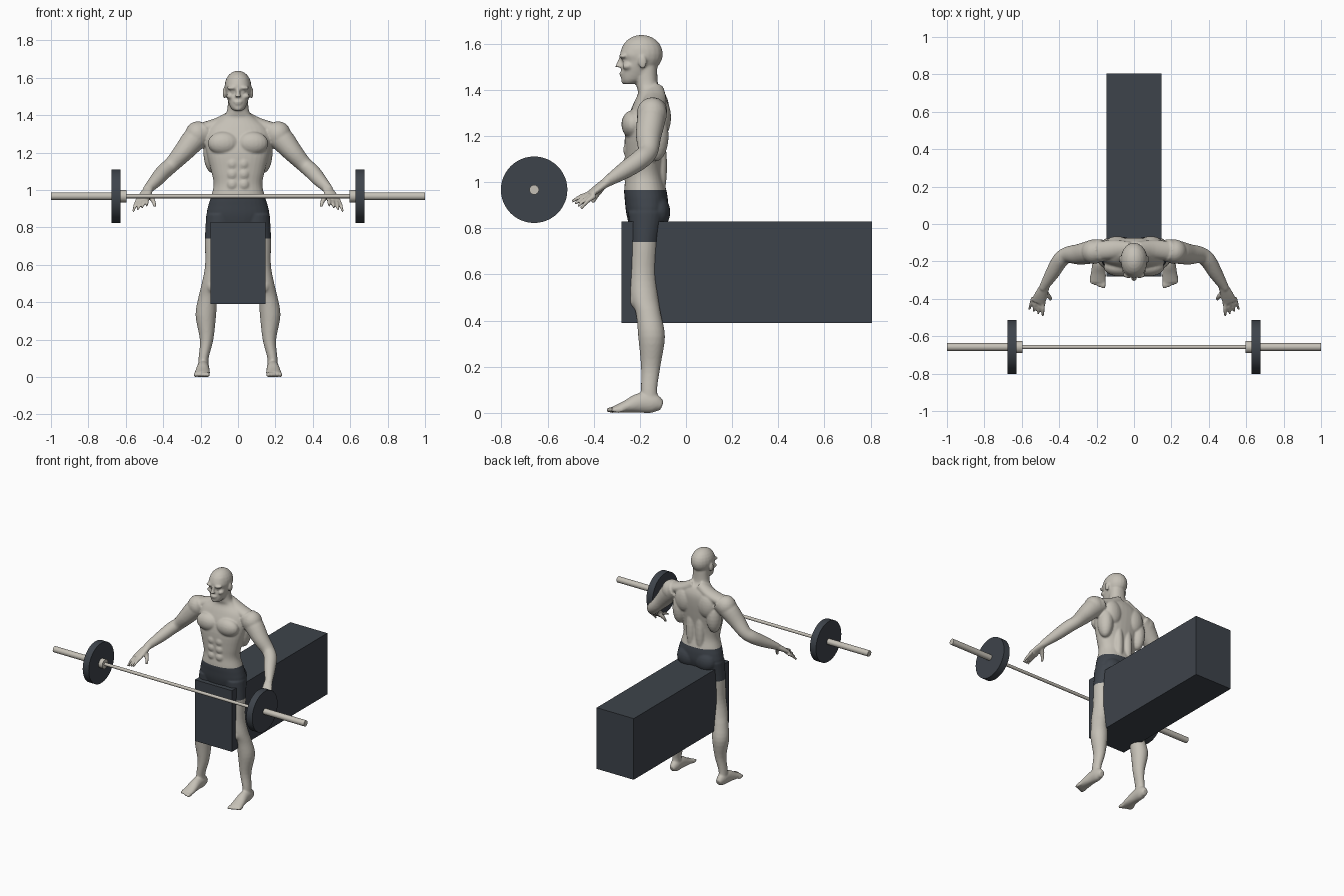
import bpy
import bmesh
import math
from mathutils import Vector, Matrix

cube = bpy.data.objects.get("Cube")
if cube:
    bpy.data.objects.remove(cube, do_unlink=True)


def make_material(name, colour):
    mat = bpy.data.materials.new(name)
    mat.use_nodes = True
    mat.diffuse_color = (*colour, 1)
    mat.node_tree.nodes["Principled BSDF"].inputs["Base Color"].default_value = (*colour, 1)
    return mat


pale = make_material("warm pale grey", (.56, .53, .47))
slate = make_material("dark slate", (.048, .057, .07))
BOTH = (1, -1)
CENTRE = (1,)


def spline(points, steps=4):
    """Catmull-Rom interpolation over every value of the given tuples."""
    result = []
    last = len(points) - 1
    for i in range(last):
        group = [points[max(0, min(last, i + k))] for k in (-1, 0, 1, 2)]
        for s in range(steps):
            t = s / steps
            result.append([
                b + t / 2 * (c - a + t * (2 * a - 5 * b + 4 * c - d + t * (3 * (b - c) + d - a)))
                for a, b, c, d in zip(*group)])
    return result + [list(points[-1])]


def tube(bm, points, sides=BOTH, ref=(0, 1, 0), upright=False, segments=24, power=1.0):
    """Loft oval rings through points of x, y, z, half width, half depth."""
    rows = spline(points)
    for side in sides:
        rings = []
        for i, (x, y, z, width, depth) in enumerate(rows):
            ahead = Vector(rows[min(i + 1, len(rows) - 1)][:3])
            behind = Vector(rows[max(i - 1, 0)][:3])
            normal = Vector((0, 0, 1)) if upright else (ahead - behind).normalized()
            across = Vector(ref).cross(normal).normalized()
            deep = normal.cross(across)
            ring = []
            for k in range(segments):
                angle = math.tau * k / segments
                ca, sa = math.cos(angle), math.sin(angle)
                co = (Vector((x, y, z))
                      + across * width * math.copysign(abs(ca) ** power, ca)
                      + deep * depth * math.copysign(abs(sa) ** power, sa))
                ring.append(bm.verts.new((co.x * side, co.y, co.z)))
            rings.append(ring)
        for low, high in zip(rings, rings[1:]):
            for k in range(segments):
                n = (k + 1) % segments
                bm.faces.new((low[k], low[n], high[n], high[k]))
        bm.faces.new(rings[0])
        bm.faces.new(rings[-1])


def stack(bm, profile, power=1.0):
    """Loft a centred form from rows of height, half width, front y, back y."""
    rows = [(0, (front + back) / 2, z, width, (back - front) / 2)
            for z, width, front, back in profile]
    tube(bm, rows, CENTRE, upright=True, segments=32, power=power)


def oval(bm, centre, radii, sides=BOTH):
    for side in sides:
        place = Matrix.Translation((centre[0] * side, centre[1], centre[2]))
        bmesh.ops.create_uvsphere(bm, u_segments=20, v_segments=12, radius=1,
                                  matrix=place @ Matrix.Diagonal((*radii, 1)))


def add_object(name, bm, materials):
    bmesh.ops.recalc_face_normals(bm, faces=bm.faces[:])
    mesh = bpy.data.meshes.new(name)
    bm.to_mesh(mesh)
    bm.free()
    for mat in materials:
        mesh.materials.append(mat)
    obj = bpy.data.objects.new(name, mesh)
    bpy.context.scene.collection.objects.link(obj)
    return obj


body = bmesh.new()

# Torso and neck
stack(body, [
    (.77, .10, -.235, -.11), (.86, .163, -.258, -.08), (.92, .158, -.265, -.078),
    (.965, .144, -.268, -.085), (1.03, .13, -.262, -.1), (1.1, .143, -.264, -.1),
    (1.2, .168, -.265, -.085), (1.28, .175, -.25, -.075), (1.34, .155, -.228, -.075),
    (1.385, .095, -.208, -.092), (1.42, .06, -.215, -.12), (1.5, .053, -.22, -.125)], .9)
# Torso muscles: chest, shoulder blades, flanks, lower back, buttocks, belly
oval(body, (.078, -.23, 1.25), (.084, .05, .062))
oval(body, (.09, -.105, 1.28), (.065, .04, .085))
oval(body, (.135, -.13, 1.2), (.05, .055, .11))
oval(body, (.037, -.112, 1.07), (.032, .03, .15))
oval(body, (.07, -.12, .87), (.078, .052, .072))
for row in range(3):
    oval(body, (.03, -.25, 1.03 + .055 * row), (.03, .022, .032))
# Trapezius and shoulder
tube(body, [(.02, -.135, 1.4, .035, .04), (.1, -.135, 1.355, .035, .05),
            (.21, -.145, 1.32, .035, .05)])
oval(body, (.217, -.148, 1.297), (.066, .066, .07))

# Arms
tube(body, [
    (.17, -.14, 1.32, .06, .06), (.23, -.15, 1.275, .065, .062), (.295, -.162, 1.2, .053, .055),
    (.355, -.165, 1.135, .042, .044), (.395, -.195, 1.1, .042, .043),
    (.435, -.26, 1.055, .037, .038), (.487, -.345, 1, .024, .022)])
# Hands
up = (0, 0, 1)
tube(body, [(.475, -.33, 1.01, .025, .022), (.495, -.375, .978, .034, .018),
            (.512, -.42, .945, .04, .013)], ref=up)
for i in range(4):
    base = Vector((.485 + .018 * i, -.41 + .006 * i, .95 - .003 * i))
    tip = Vector((.488 + .024 * i, -.495 + .013 * i, .915 - .01 * i))
    middle = base.lerp(tip, .5) + Vector((0, 0, .007))
    tube(body, [(*base, .011, .011), (*middle, .01, .01), (*tip, .007, .007)], ref=up, segments=10)
tube(body, [(.478, -.365, .975, .016, .014), (.452, -.39, .94, .012, .012),
            (.445, -.405, .91, .008, .008)], ref=up, segments=10)

# Legs
tube(body, [
    (.095, -.17, .87, .075, .08), (.105, -.18, .74, .072, .064), (.115, -.186, .6, .061, .06),
    (.138, -.18, .5, .056, .06), (.16, -.163, .43, .051, .054), (.172, -.149, .33, .055, .058),
    (.168, -.153, .2, .036, .042), (.184, -.16, .1, .027, .035), (.185, -.155, .04, .029, .037)],
    upright=True)
oval(body, (.14, -.215, .49), (.032, .028, .04))
# Feet and toes
tube(body, [(.185, -.104, .03, .018, .02), (.185, -.14, .042, .031, .042),
            (.187, -.2, .043, .034, .043), (.19, -.26, .027, .04, .027),
            (.192, -.31, .015, .042, .015)], ref=up)
for i in range(5):
    oval(body, (.162 + .0165 * i, -.318 + .006 * i, .013), (.012 - .001 * i, .03, .013))

# Head: skull and face
oval(body, (0, -.192, 1.555), (.072, .092, .083), CENTRE)
stack(body, [
    (1.425, .025, -.27, -.225), (1.445, .042, -.28, -.18), (1.49, .058, -.28, -.14),
    (1.525, .066, -.273, -.125), (1.555, .069, -.286, -.115), (1.6, .058, -.268, -.13)], .9)
# Brow, eye, cheekbone, ear
oval(body, (.03, -.272, 1.546), (.03, .018, .011))
oval(body, (.028, -.264, 1.527), (.014, .013, .011))
oval(body, (.042, -.252, 1.502), (.02, .024, .016))
oval(body, (.073, -.188, 1.52), (.009, .018, .03))
# Nose, lips, chin
tube(body, [(0, -.275, 1.545, .009, .012), (0, -.285, 1.52, .01, .014),
            (0, -.29, 1.498, .017, .018)], CENTRE, upright=True, segments=12)
oval(body, (0, -.278, 1.472), (.024, .012, .006), CENTRE)
oval(body, (0, -.276, 1.461), (.02, .012, .006), CENTRE)
oval(body, (0, -.265, 1.437), (.022, .016, .014), CENTRE)

# Fuse the parts into one smooth skin
figure = add_object("figure", body, [pale, slate])
remesh = figure.modifiers.new("fuse", "REMESH")
remesh.mode = "VOXEL"
remesh.voxel_size = .006
relax = figure.modifiers.new("relax", "SMOOTH")
relax.factor = .5
relax.iterations = 4
evaluated = figure.evaluated_get(bpy.context.evaluated_depsgraph_get())
fused = bpy.data.meshes.new_from_object(evaluated)
figure.modifiers.clear()

# Cut the waistband and hems, then colour the shorts between them
HEM, WAIST = .74, .965
skin = bmesh.new()
skin.from_mesh(fused)
for height in (HEM, WAIST):
    bmesh.ops.bisect_plane(skin, geom=skin.verts[:] + skin.edges[:] + skin.faces[:],
                           plane_co=(0, 0, height), plane_no=(0, 0, 1))
for face in skin.faces:
    centre = face.calc_center_median()
    face.material_index = int(HEM < centre.z < WAIST and abs(centre.x) < .3)
    face.smooth = True
skin.to_mesh(figure.data)
skin.free()
bpy.data.meshes.remove(fused)

# Bench block
bench = bmesh.new()
bmesh.ops.create_cube(bench, size=1, matrix=Matrix.Translation((0, .263, .61))
                      @ Matrix.Diagonal((.295, 1.085, .44, 1)))
add_object("bench", bench, [slate])


# Barbell
def rod(name, start, end, radius, mat, segments=16):
    bm = bmesh.new()
    place = Matrix.Translation(((start + end) / 2, -.658, .967)) @ Matrix.Rotation(math.pi / 2, 4, "Y")
    bmesh.ops.create_cone(bm, cap_ends=True, segments=segments, radius1=radius, radius2=radius,
                          depth=abs(end - start), matrix=place)
    obj = add_object(name, bm, [mat])
    for face in obj.data.polygons:
        face.use_smooth = len(face.vertices) == 4
    for edge in obj.data.edges:
        ends = [obj.data.vertices[v].co.x for v in edge.vertices]
        edge.use_edge_sharp = abs(ends[0] - ends[1]) < .001


rod("bar_shaft", -.61, .61, .011, pale)
for label, side in (("left", 1), ("right", -1)):
    rod(label + "_collar", .597 * side, .63 * side, .033, pale)
    rod(label + "_sleeve", .61 * side, side, .021, pale)
    rod(label + "_plate", .627 * side, .675 * side, .144, slate, 48)
